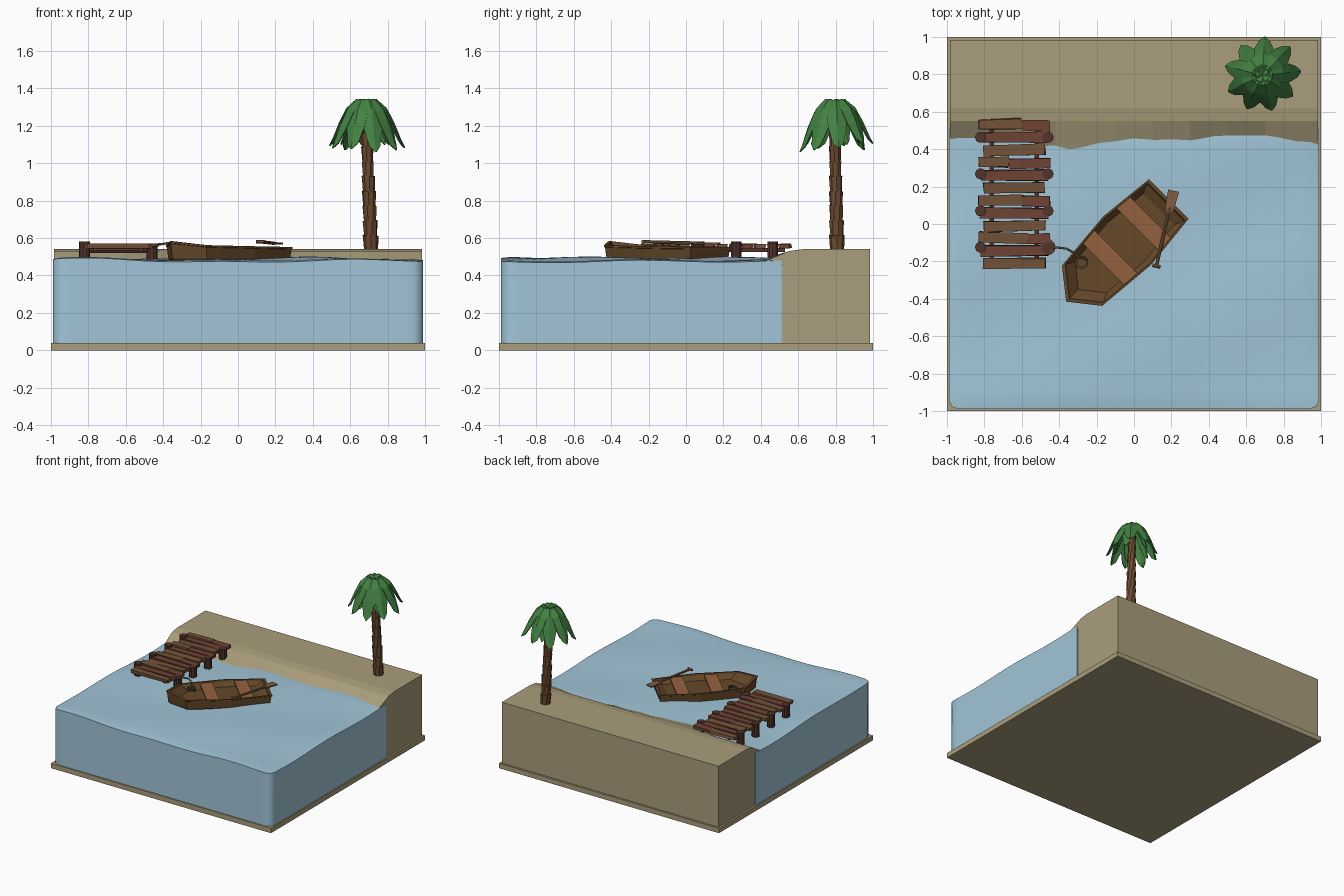
import bpy, bmesh, math, random
from math import sin, cos, pi
from mathutils import Vector, Matrix

if "Cube" in bpy.data.objects:
    bpy.data.objects.remove(bpy.data.objects["Cube"])

random.seed(4)


def material(name, r, g, b):
    m = bpy.data.materials.new(name)
    m.diffuse_color = (r, g, b, 1)
    m.use_nodes = True
    m.node_tree.nodes["Principled BSDF"].inputs["Base Color"].default_value = m.diffuse_color
    return m


SAND = material("sand", .40, .34, .20)
WATER = material("water", .36, .56, .69)
HULL = material("hull_wood", .13, .065, .022)
SEAT = material("seat_wood", .30, .12, .05)
PLANK = material("red_wood", .16, .055, .035)
PLANK2 = material("brown_wood", .17, .085, .04)
POST = material("dark_wood", .085, .035, .025)
TRUNK = material("trunk", .15, .07, .03)
LEAF = material("leaf", .055, .22, .055)
ROPE = material("rope", .13, .085, .045)
OAR = material("oar_wood", .22, .11, .055)


def build(name, verts, faces, mat, smooth=False):
    bm = bmesh.new()
    vs = [bm.verts.new(v) for v in verts]
    for f in faces:
        bm.faces.new([vs[i] for i in f])
    bmesh.ops.recalc_face_normals(bm, faces=bm.faces)
    for f in bm.faces:
        f.smooth = smooth
    me = bpy.data.meshes.new(name)
    bm.to_mesh(me)
    bm.free()
    me.materials.append(mat)
    ob = bpy.data.objects.new(name, me)
    bpy.context.collection.objects.link(ob)
    return ob


def loft(name, loops, mat, smooth=False):
    """Join equal-length closed loops and cap both ends."""
    n = len(loops[0])
    verts = [v for l in loops for v in l]
    faces = [[k * n + i, k * n + (i + 1) % n, (k + 1) * n + (i + 1) % n, (k + 1) * n + i]
             for k in range(len(loops) - 1) for i in range(n)]
    faces += [list(range(n)), list(range(len(verts) - n, len(verts)))]
    return build(name, verts, faces, mat, smooth)


def box(name, c, size, mat, rot=0.0, jitter=0.0):
    M = Matrix.Translation(c) @ Matrix.Rotation(rot, 4, 'Z')
    j = lambda: random.uniform(-jitter, jitter)
    loops = [[M @ Vector((a * size[0] / 2 + j(), b * size[1] / 2 + j(), h * size[2] / 2 + j() * .4))
              for a, b in ((-1, -1), (1, -1), (1, 1), (-1, 1))] for h in (-1, 1)]
    return loft(name, loops, mat)


def rod(name, a, b, r, mat, sides=8):
    a, b = Vector(a), Vector(b)
    q = (b - a).to_track_quat('Z', 'Y')
    ring = [q @ Vector((r * cos(2 * pi * i / sides), r * sin(2 * pi * i / sides), 0)) for i in range(sides)]
    return loft(name, [[p + v for v in ring] for p in (a, b)], mat)


def rope(name, pts, r):
    cu = bpy.data.curves.new(name, 'CURVE')
    cu.dimensions = '3D'
    cu.bevel_depth, cu.bevel_resolution = r, 1
    cu.use_fill_caps = True
    sp = cu.splines.new('POLY')
    sp.points.add(len(pts) - 1)
    for p, co in zip(sp.points, pts):
        p.co = (*co, 1)
    cu.materials.append(ROPE)
    bpy.context.collection.objects.link(bpy.data.objects.new(name, cu))


# Base plate
box("base_plate", (0, 0, .02), (2, 2, .04), SAND)

# Sand bank with a wavy sloping shore
shore = [(-.985, .43), (-.8, .42), (-.6, .41), (-.42, .35), (-.3, .31), (-.1, .33), (.1, .36),
         (.3, .39), (.5, .43), (.7, .42), (.985, .37)]
loft("sand_bank", [[(x, .985, .04), (x, .985, .54), (x, .62, .54), (x, .55, .53), (x, s, .455),
                    (x, .515, .455), (x, .515, .04)] for x, s in shore], SAND)


# Water block with a wavy top and softened front corners
def wave(x, y):
    return .485 + .007 * sin(4.2 * x + 2.2 * y + 1.4) + .005 * sin(7 * y - 3 * x) + .004 * sin(9 * x + 4 * y)


nx, ny = 40, 30
verts, faces = [], []
for j in range(ny + 1):
    for i in range(nx + 1):
        x, y = -.99 + 1.98 * i / nx, -.99 + 1.5 * j / ny
        edge = i in (0, nx) or j in (0, ny)
        if j == 0 and i in (0, nx):
            x, y = x * .985, y * .985
        verts.append((x, y, wave(x, y) - (.006 if edge else 0)))
at = lambda i, j: j * (nx + 1) + i
faces = [[at(i, j), at(i + 1, j), at(i + 1, j + 1), at(i, j + 1)] for j in range(ny) for i in range(nx)]
border = ([at(i, 0) for i in range(nx)] + [at(nx, j) for j in range(ny)] +
          [at(i, ny) for i in range(nx, 0, -1)] + [at(0, j) for j in range(ny, 0, -1)])
low = len(verts)
verts += [(verts[k][0], verts[k][1], .04) for k in border]
nb = len(border)
faces += [[border[k], border[(k + 1) % nb], low + (k + 1) % nb, low + k] for k in range(nb)]
faces.append([low + k for k in range(nb)])
water = build("water", verts, faces, WATER, True)
bpy.context.view_layer.objects.active = water
water.select_set(True)
bpy.ops.object.shade_smooth_by_angle(angle=math.radians(50))

# Dock planks, every third one split in two
for k in range(12):
    y = .53 - .0675 * k
    rot = random.uniform(-.035, .035)
    if k % 3 == 0:
        cut = -.6 if k % 2 == 0 else -.67 + .1 * (k == 9)
        box("dock_plank_left", ((-.83 + cut) / 2, y + .004, .558), (cut + .83, .055, .024), PLANK2, rot, .004)
        box("dock_plank_right", ((-.45 + cut) / 2, y - .003, .556), (-.45 - cut, .055, .024), PLANK, -rot, .004)
    else:
        w = .36 if k % 3 == 1 else .33
        box("dock_plank", (-.64, y, .556), (w, .056, .024), PLANK if k % 3 == 1 else PLANK2, rot, .005)

# Dock posts and beams
for y in (.463, .268, .07, -.125):
    for x, top in ((-.82, .582), (-.46, .572)):
        rod("dock_post", (x, y, .40), (x, y, top), .03, POST, 10)
    rod("dock_crossbeam", (-.82, y, .532), (-.46, y, .532), .013, POST, 6)
for x in (-.76, -.52):
    box("dock_beam", (x, .16, .535), (.025, .74, .022), POST)

# Boat frame: u runs bow to stern, v to starboard
S = math.sqrt(.5)


def boat(u, v, z):
    return Vector(((u + v) * S, (u - v) * S, z))


outline = [(-.55, 0, .583), (-.43, .152, .562), (-.09, .182, .556), (.226, .15, .552),
           (.226, -.15, .552), (-.09, -.182, .556), (-.43, -.152, .562)]


def hull_ring(s, dz=0, flat=None):
    return [boat(-.13 + (u + .13) * s, .037 + v * s, flat if flat else z + dz) for u, v, z in outline]


# Hull with rim, sloping inner walls and floor
loft("boat_hull", [hull_ring(.86, flat=.45), hull_ring(.96, flat=.49), hull_ring(.985, -.012),
                   hull_ring(1, -.010), hull_ring(1), hull_ring(.945), hull_ring(.93, -.012),
                   hull_ring(.78, flat=.512)], HULL)

# Seats
for u, hw in ((-.22, .163), (.04, .16)):
    box("boat_seat", boat(u, .037, .541), (.095, 2 * hw, .014), SEAT, pi / 4)

# Oar resting across the rim
h, t = Vector((.12, -.225, .580)), Vector((.21, .17, .570))
d = t - h
ang = math.atan2(d.y, d.x)
rod("oar_shaft", h, h + d * .8, .009, OAR)
side = Vector((-d.y, d.x, 0)).normalized() * .022
rod("oar_grip", h - side, h + side, .010, OAR)
blade = [(.70, .010), (.77, .024), (1.02, .030)]
loft("oar_blade", [[h + d * f + Vector((0, 0, z)) + side * (w / .022) * sg
                    for sg, z in ((-1, -.004), (1, -.004), (1, .005), (-1, .005))] for f, w in blade], OAR)

# Mooring rope: coil in the bow, line, loop round the post
coil = [(-.28 + .03 * cos(a * pi / 5), -.205 + .03 * sin(a * pi / 5), .528 + a * .001) for a in range(22)]
rope("mooring_line", coil + [(-.295, -.18, .56), (-.32, -.155, .574), (-.36, -.132, .575),
                             (-.41, -.125, .567), (-.44, -.128, .566)], .006)
rope("post_loop", [(-.46 + .034 * cos(a * pi / 6), -.125 + .034 * sin(a * pi / 6), .562) for a in range(13)], .007)

# Palm trunk: stacked flared segments
n, z0, z1 = 10, .53, 1.32
for k in range(n):
    loops = []
    for f, flare in ((k / n, .92), ((k + 1.08) / n, 1.1)):
        r = (.040 - .014 * f) * flare
        cx, cy, z = .712 - .03 * f, .808 - .016 * f, z0 + (z1 - z0) * f
        loops.append([(cx + r * cos(2 * pi * (i + k * .3) / 8), cy + r * sin(2 * pi * (i + k * .3) / 8),
                       z + random.uniform(-.005, .005)) for i in range(8)])
    loft("trunk_segment", loops, TRUNK)

# Palm fronds: drooping folded leaves
rib = [(0, 1.325, .012), (.06, 1.345, .038), (.12, 1.29, .052), (.165, 1.20, .050), (.205, 1.10, .03), (.225, 1.06, .004)]


def frond(a, reach, droop, width):
    verts, faces = [], []
    c, s = cos(a), sin(a)
    for k, (r, z, w) in enumerate(rib):
        r, z, w = r * reach, 1.335 + (z - 1.335) * droop, w * width
        for sg in (-1, 0, 1):
            drop = .4 * w * abs(sg)
            rr = r - drop * .4
            verts.append((.685 + rr * c - sg * w * s, .795 + rr * s + sg * w * c, z - drop))
        if k:
            b = 3 * k
            faces += [[b - 3, b - 2, b + 1, b], [b - 2, b - 1, b + 2, b + 1]]
    ob = build("palm_frond", verts, faces, LEAF)
    m = ob.modifiers.new("thickness", 'SOLIDIFY')
    m.thickness = .006


for k in range(9):
    frond(2 * pi * k / 9 + .1, random.uniform(.86, 1.0), random.uniform(.8, 1.0), 1)
for k in range(5):
    frond(2 * pi * k / 5 + .5, .62, .85, .8)
